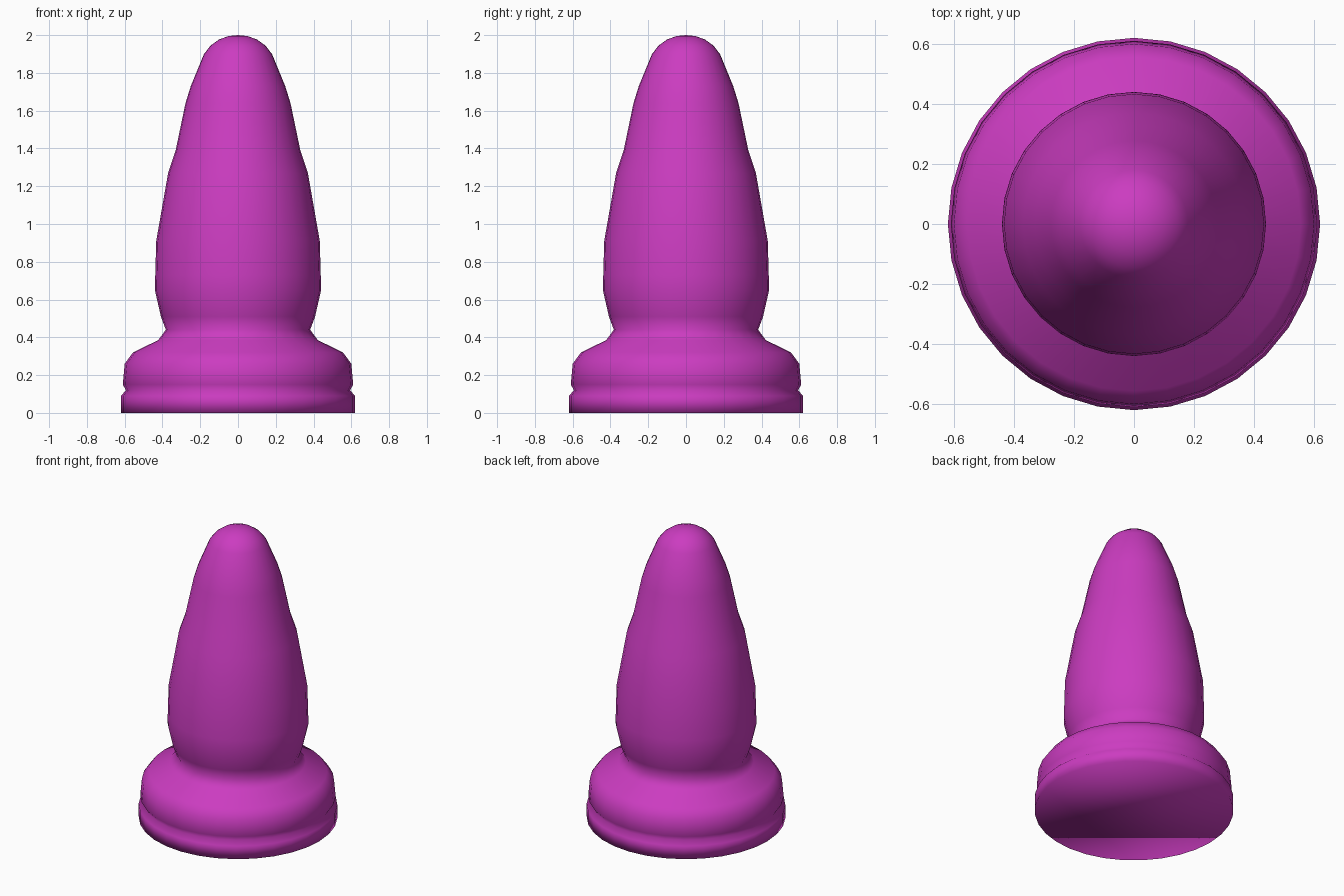
import bpy, bmesh
from math import sin, cos, tau

if "Cube" in bpy.data.objects:
    bpy.data.objects.remove(bpy.data.objects["Cube"])

SIDES = 32

# Outer profile from base rim to tip: (radius, height)
profile = [
    (.62, 0), (.62, .09), (.593, .12), (.61, .15), (.60, .26), (.556, .32),
    (.423, .385), (.382, .44), (.408, .51), (.44, .65), (.438, .73), (.433, .91),
    (.37, 1.27), (.33, 1.39), (.278, 1.64), (.25, 1.73), (.18, 1.90),
    (.145, 1.945), (.10, 1.977), (.05, 1.995),
]

bm = bmesh.new()
rings = [[bm.verts.new((r * cos(tau * i / SIDES), r * sin(tau * i / SIDES), z))
          for i in range(SIDES)] for r, z in profile]

# Turned body
for low, high in zip(rings, rings[1:]):
    for i in range(SIDES):
        j = (i + 1) % SIDES
        bm.faces.new((low[i], low[j], high[j], high[i]))

# Rounded tip and flat underside
tip = bm.verts.new((0, 0, 2))
for i in range(SIDES):
    bm.faces.new((rings[-1][i], rings[-1][(i + 1) % SIDES], tip))
bm.faces.new(rings[0][::-1])

for face in bm.faces:
    face.smooth = True

mesh = bpy.data.meshes.new("turned_piece")
bm.to_mesh(mesh)
bm.free()

# Magenta surface
mat = bpy.data.materials.new("magenta")
mat.diffuse_color = (0.60, 0.045, 0.53, 1)
mat.use_nodes = True
mat.node_tree.nodes["Principled BSDF"].inputs["Base Color"].default_value = mat.diffuse_color
mesh.materials.append(mat)

piece = bpy.data.objects.new("turned_piece", mesh)
bpy.context.collection.objects.link(piece)
